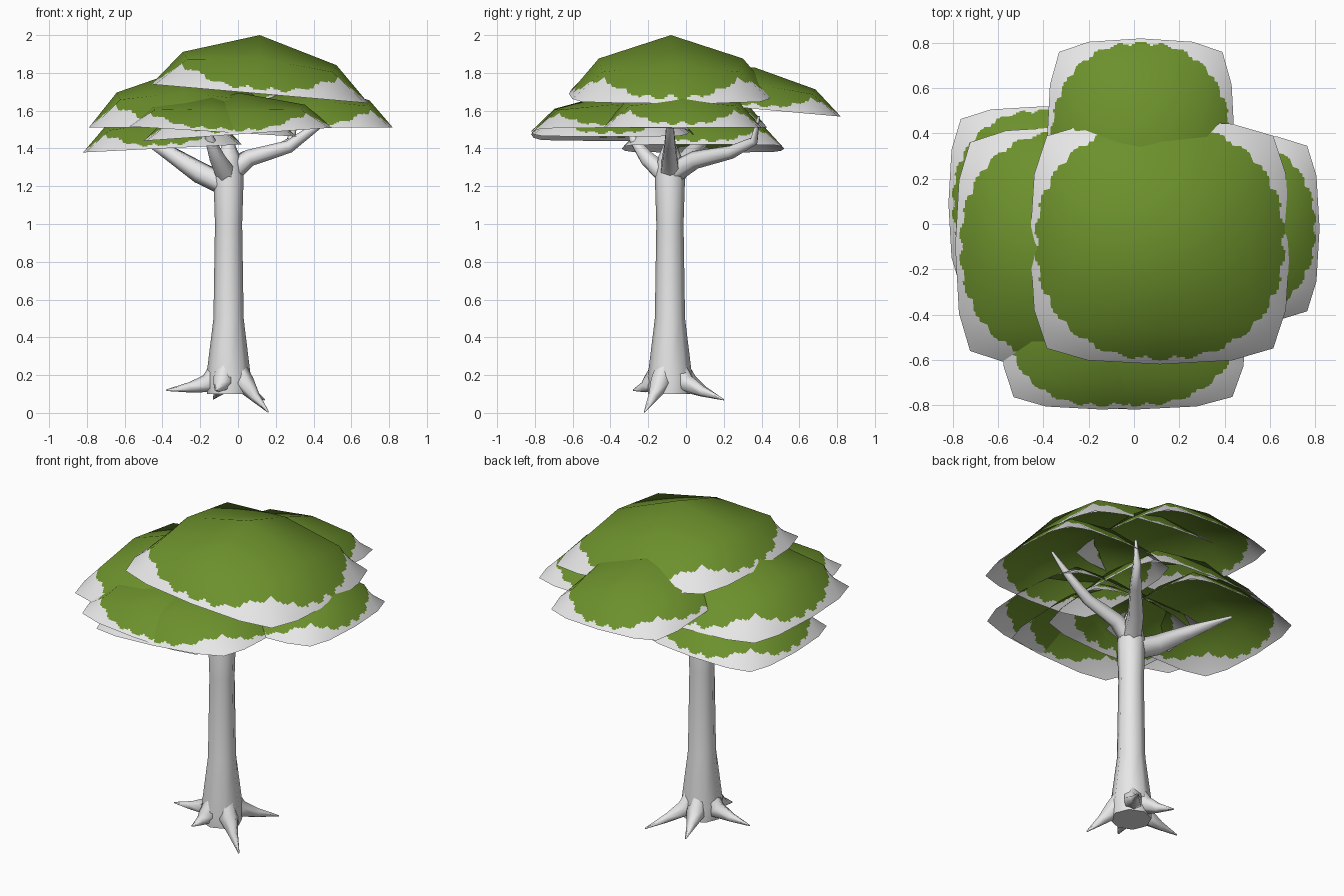
import bpy, bmesh, math
from mathutils import Vector

if "Cube" in bpy.data.objects:
    bpy.data.objects.remove(bpy.data.objects["Cube"])


def material(name, rgb):
    m = bpy.data.materials.new(name)
    m.diffuse_color = (*rgb, 1)
    m.use_nodes = True
    m.node_tree.nodes["Principled BSDF"].inputs["Base Color"].default_value = m.diffuse_color
    return m


GREY = material("pale_grey", (0.8, 0.8, 0.8))
GREEN = material("leaf_green", (0.15, 0.28, 0.025))


def add_object(name, mesh, mats):
    for m in mats:
        mesh.materials.append(m)
    ob = bpy.data.objects.new(name, mesh)
    bpy.context.collection.objects.link(ob)
    return ob


def tube(name, path, radii, sides):
    """Tapered limb: rings of vertices along a path."""
    pts = [Vector(p) for p in path]
    bm = bmesh.new()
    rings = []
    for i, (p, r) in enumerate(zip(pts, radii)):
        t = pts[min(i + 1, len(pts) - 1)] - pts[max(i - 1, 0)]
        q = Vector((0, 0, 1)).rotation_difference(t.normalized())
        rings.append([bm.verts.new(p + q @ Vector((r * math.cos(a), r * math.sin(a), 0)))
                      for a in (math.tau * k / sides for k in range(sides))])
    for a, b in zip(rings, rings[1:]):
        for k in range(sides):
            n = (k + 1) % sides
            bm.faces.new((a[k], a[n], b[n], b[k])).smooth = True
    bm.faces.new(rings[0][::-1])
    bm.faces.new(rings[-1])
    me = bpy.data.meshes.new(name)
    bm.to_mesh(me)
    bm.free()
    return add_object(name, me, [GREY])


def grid_mesh(n, point):
    """Square grid of n x n quads, u and v running from -1 to 1."""
    bm = bmesh.new()
    vs = [[bm.verts.new(point(2 * i / n - 1, 2 * j / n - 1)) for i in range(n + 1)]
          for j in range(n + 1)]
    for j in range(n):
        for i in range(n):
            f = bm.faces.new((vs[j][i], vs[j][i + 1], vs[j + 1][i + 1], vs[j + 1][i]))
            f.smooth = True
    bm.normal_update()
    return bm, vs


def canopy(name, cx, cy, z, hx, hy, h, sx=0.0, sy=0.0):
    """Open leaf dome: coarse 4 x 4 dome, cut finely for the scalloped colour edge."""
    def spread(a, b):
        return math.sin(a * math.pi / 2) * (1 - (0.30 - 0.17 * abs(a)) * b * b)

    def dome(u, v):
        x, y = hx * spread(u, v), hy * spread(v, u)
        m = max(abs(u), abs(v))
        drop = 0.8 * m if m <= 0.5 else 0.4 + 1.2 * (m - 0.5)
        if abs(u) == abs(v) == 0.5:
            drop = 0.52
        return Vector((cx + x, cy + y, z + h * (1 - drop) + sx * x + sy * y))

    coarse, cv = grid_mesh(4, dome)

    def blend(u, v, attr):
        s, t = (u + 1) * 2, (v + 1) * 2
        i, j = min(int(s), 3), min(int(t), 3)
        s, t = s - i, t - j
        g = lambda a, b: getattr(cv[b][a], attr)
        low = g(i, j) * (1 - s) + g(i + 1, j) * s
        high = g(i, j + 1) * (1 - s) + g(i + 1, j + 1) * s
        return low * (1 - t) + high * t

    n = 72
    bm, vs = grid_mesh(n, lambda u, v: blend(u, v, "co"))
    # green inside a scalloped rounded outline, pale corners outside it
    for f in bm.faces:
        c = f.calc_center_median()
        px, py = abs(c.x - cx) / hx, abs(c.y - cy) / hy
        edge = 0.935 + 0.03 * abs(math.sin(13 * math.atan2(py, px)))
        f.material_index = 1 if (px ** 2.25 + py ** 2.25) ** (1 / 2.25) < edge else 0
    me = bpy.data.meshes.new(name)
    bm.to_mesh(me)
    bm.free()
    # soft shading taken from the coarse dome
    normals = [blend(2 * i / n - 1, 2 * j / n - 1, "normal").normalized()
               for j in range(n + 1) for i in range(n + 1)]
    me.normals_split_custom_set_from_vertices(normals)
    coarse.free()
    add_object(name, me, [GREY, GREEN])


# trunk
TX, TY = -0.05, -0.085
tube("trunk", [(TX, TY, 0.1), (TX, TY, 0.19), (TX, TY, 0.5), (TX, TY, 1.0),
               (TX, TY, 1.25), (TX, TY, 1.36), (TX, TY, 1.43)],
     [0.115, 0.118, 0.08, 0.072, 0.08, 0.06, 0.03], 8)

# roots
for i, tip in enumerate([(0.16, -0.22, 0.005), (-0.38, -0.08, 0.12), (0.14, 0.20, 0.07),
                         (-0.13, 0.19, 0.075), (-0.12, -0.28, 0.12)]):
    end = Vector(tip)
    out = Vector((end.x - TX, end.y - TY, 0)).normalized()
    start = Vector((TX, TY, 0.26)) + out * 0.04
    neck = Vector((TX, TY, 0.155)) + out * 0.10
    mid = neck.lerp(end, 0.45) + Vector((0, 0, -0.004))
    tube(f"root_{i + 1}", [start, neck, mid, end], [0.05, 0.055, 0.028, 0.004], 6)

# branches
tube("branch_left", [(TX, TY, 1.20), (-0.20, -0.05, 1.27), (-0.37, 0.03, 1.38),
                     (-0.58, 0.16, 1.50)], [0.06, 0.058, 0.04, 0.008], 6)
tube("branch_front", [(TX, TY, 1.24), (-0.11, -0.21, 1.35), (-0.15, -0.28, 1.45),
                      (-0.17, -0.31, 1.54)], [0.06, 0.042, 0.025, 0.008], 6)
tube("branch_right", [(TX, TY, 1.26), (0.06, TY, 1.35), (0.27, TY, 1.41),
                      (0.42, TY, 1.52), (0.53, TY, 1.62)],
     [0.06, 0.045, 0.034, 0.022, 0.007], 6)
tube("branch_right_back", [(TX, TY, 1.26), (0.03, 0.05, 1.34), (0.19, 0.24, 1.38),
                           (0.28, 0.36, 1.44), (0.31, 0.385, 1.57)],
     [0.06, 0.048, 0.035, 0.024, 0.007], 6)

# leaf canopies: centre, rim height, half sizes, dome height, slopes
canopy("canopy_top", 0.115, -0.08, 1.69, 0.575, 0.54, 0.31, sx=-0.087)
canopy("canopy_right", 0.40, -0.02, 1.51, 0.42, 0.42, 0.24)
canopy("canopy_back", 0.03, 0.36, 1.61, 0.415, 0.46, 0.22, sy=-0.09)
canopy("canopy_left", -0.285, -0.10, 1.51, 0.505, 0.53, 0.31)
canopy("canopy_left_back", -0.40, 0.09, 1.40, 0.42, 0.43, 0.23, sx=0.05)
canopy("canopy_front_right", 0.0, -0.39, 1.475, 0.50, 0.43, 0.22, sx=0.07)
canopy("canopy_front_left", -0.14, -0.40, 1.49, 0.45, 0.42, 0.20, sx=-0.06)
